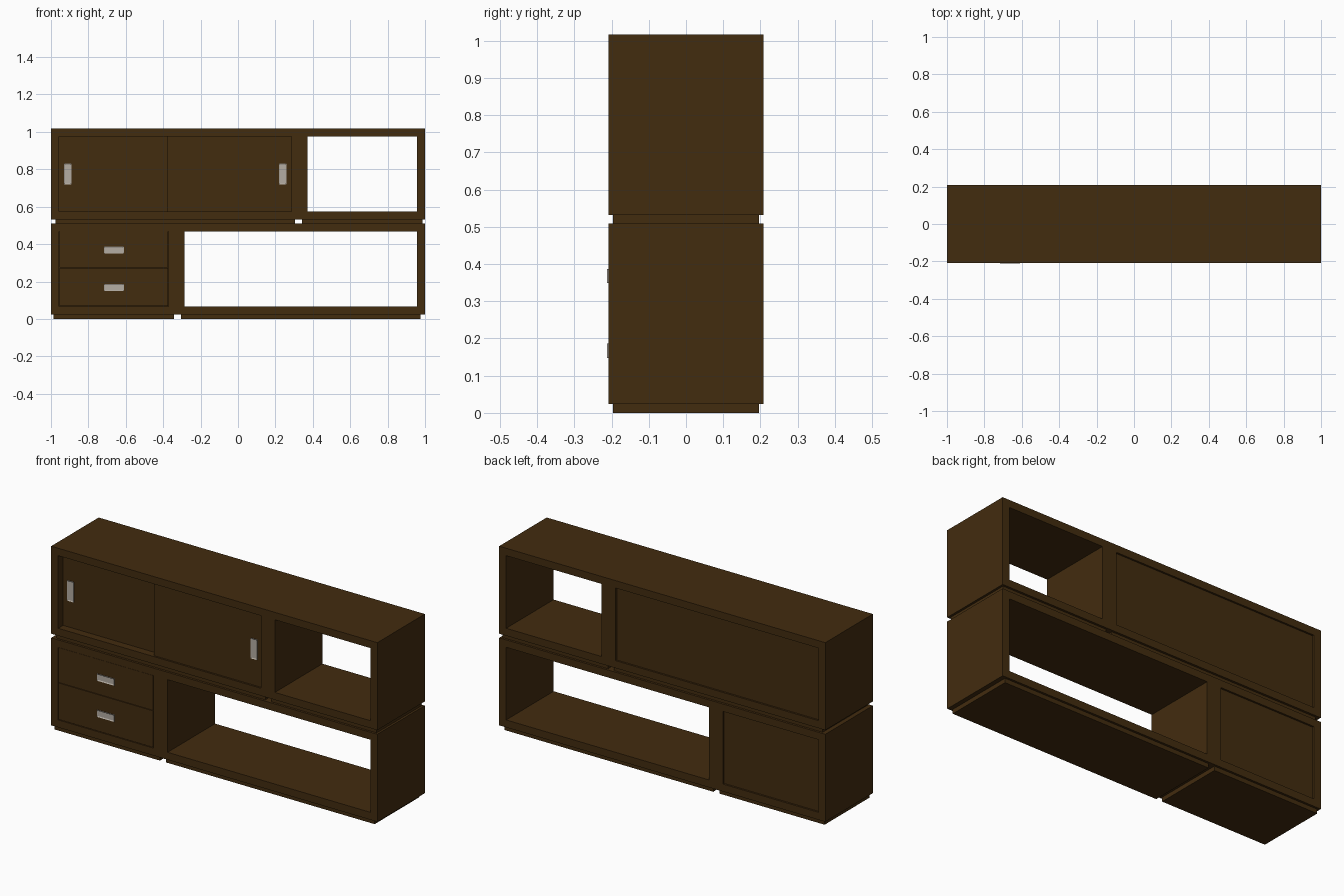
import bpy, bmesh

if "Cube" in bpy.data.objects:
    bpy.data.objects.remove(bpy.data.objects["Cube"])


def material(name, rgb):
    m = bpy.data.materials.new(name)
    m.diffuse_color = (*rgb, 1.0)
    m.use_nodes = True
    m.node_tree.nodes["Principled BSDF"].inputs["Base Color"].default_value = m.diffuse_color
    return m


WOOD = material("dark brown wood", (0.055, 0.025, 0.0048))
METAL = material("warm grey metal", (0.46, 0.42, 0.37))

T = 0.043            # panel thickness
Y = 0.208            # half depth
SEAM = 0.329         # distance of module seams from the centre


def new_object(name, bm, mat):
    bmesh.ops.recalc_face_normals(bm, faces=bm.faces)
    me = bpy.data.meshes.new(name)
    bm.to_mesh(me)
    bm.free()
    me.materials.append(mat)
    ob = bpy.data.objects.new(name, me)
    bpy.context.collection.objects.link(ob)
    return ob


def add_box(bm, x, y, z):
    vs = bmesh.ops.create_cube(bm, size=1)["verts"]
    for v in vs:
        v.co = [(a + b) / 2 + c * (b - a) for c, (a, b) in zip(v.co, (x, y, z))]
    return vs


def box(name, x, y, z, mat=WOOD):
    bm = bmesh.new()
    add_box(bm, x, y, z)
    return new_object(name, bm, mat)


def tube(name, x, z):
    """Rectangular case open at front and back, extruded along y."""
    bm = bmesh.new()
    rings = []
    for y in (-Y, Y):
        for d in (0, T):
            d_z = d * 0.96
            rings.append([bm.verts.new(p) for p in (
                (x[0] + d, y, z[0] + d_z), (x[1] - d, y, z[0] + d_z),
                (x[1] - d, y, z[1] - d_z), (x[0] + d, y, z[1] - d_z))])
    fo, fi, bo, bi = rings
    for a, b in ((fo, fi), (fi, bi), (bi, bo), (bo, fo)):
        for i in range(4):
            j = (i + 1) % 4
            bm.faces.new((a[i], a[j], b[j], b[i]))
    return new_object(name, bm, WOOD)


def module(name, x, z0, z1, closed_back):
    """Case, plinth below it, and optional back panel."""
    tube(name + "_case", x, (z0, z1))
    m = 0.0185 * (x[1] - x[0])
    box(name + "_plinth", (x[0] + m, x[1] - m), (-0.196, 0.196), (z0 - 0.024, z0))
    if closed_back:
        box(name + "_back_panel", (x[0] + T, x[1] - T), (Y - 0.03, Y - 0.01),
            (z0 + 0.041, z1 - 0.041))


def handle(name, cx, cz, w, h, y):
    """Flush pull: thin plate with a sunken centre."""
    bm = bmesh.new()
    add_box(bm, (cx - w / 2, cx + w / 2), (y - 0.004, y + 0.006),
            (cz - h / 2, cz + h / 2))
    bm.normal_update()
    front = [f for f in bm.faces if f.normal.y < -0.9]
    bmesh.ops.inset_region(bm, faces=front, thickness=0.007, depth=0)
    bmesh.ops.translate(bm, verts=front[0].verts, vec=(0, 0.003, 0))
    return new_object(name, bm, METAL)


# four stacked modules
module("lower_left_drawer_unit", (-1, -SEAM), 0.024, 0.509, True)
module("lower_right_open_unit", (-SEAM, 1), 0.024, 0.509, False)
module("upper_left_door_unit", (-1, SEAM), 0.532, 1.017, True)
module("upper_right_open_unit", (SEAM, 1), 0.532, 1.017, False)

# drawers, flush with the case front
for name, z in (("lower", (0.069, 0.271)), ("upper", (0.274, 0.467))):
    box(name + "_drawer_front", (-0.954, -0.375), (-Y, -Y + 0.025), z)
    handle(name + "_drawer_handle", -0.664, sum(z) / 2 - 0.003, 0.107, 0.038, -Y)

# sliding doors, the left one running behind the right one
DOOR_Z = (0.573, 0.976)
box("left_sliding_door", (-0.957, -0.33), (-0.165, -0.14), DOOR_Z)
box("right_sliding_door", (-0.378, 0.286), (-0.198, -0.17), DOOR_Z)
handle("left_door_handle", -0.91, 0.775, 0.04, 0.112, -0.165)
handle("right_door_handle", 0.238, 0.775, 0.04, 0.112, -0.198)
